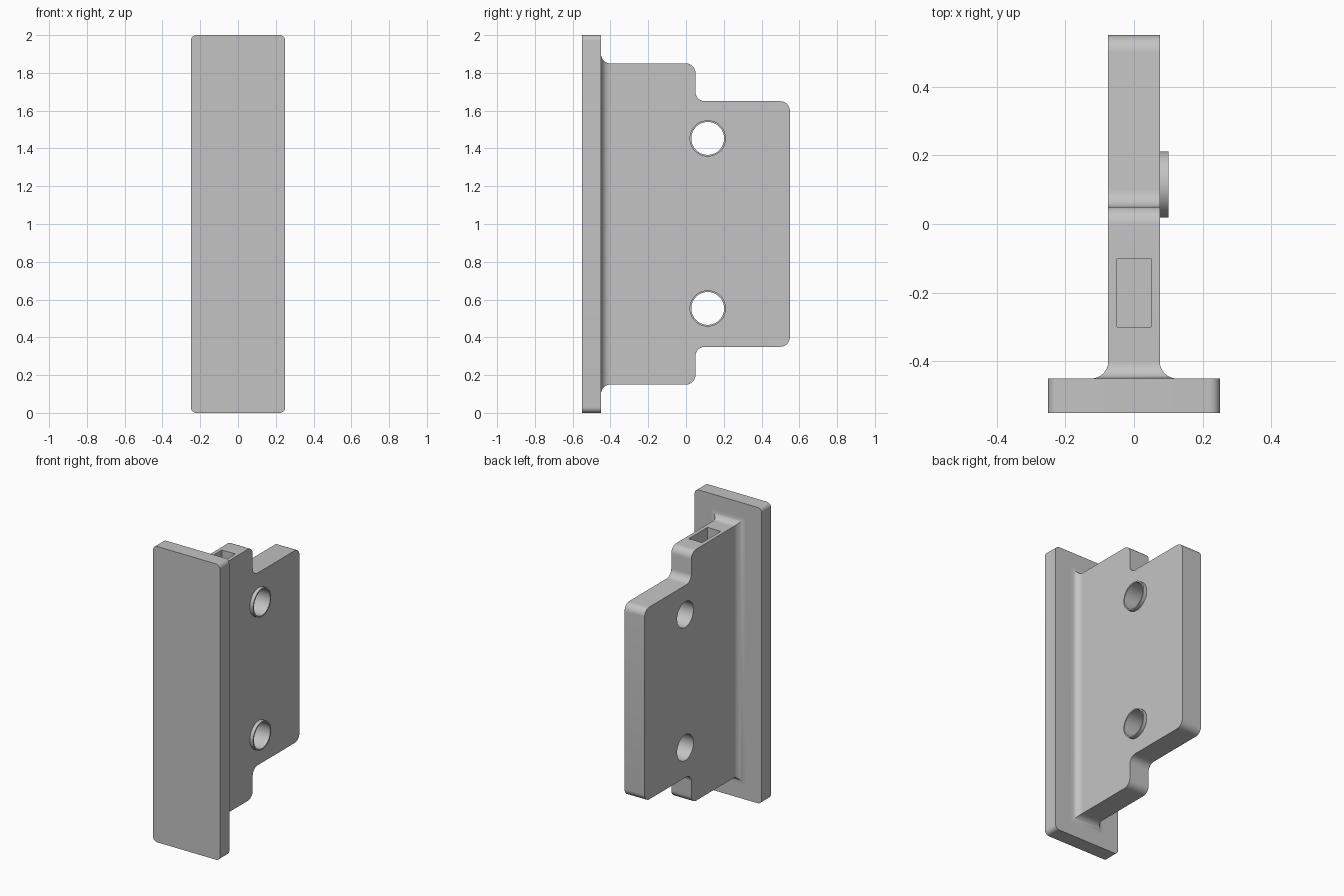
import bpy, bmesh
from math import sin, cos, pi, radians
from mathutils import Vector, Matrix

if "Cube" in bpy.data.objects:
    bpy.data.objects.remove(bpy.data.objects["Cube"])

grey = bpy.data.materials.new("light_grey")
grey.use_nodes = True
grey.diffuse_color = (0.55, 0.55, 0.55, 1)
grey.node_tree.nodes["Principled BSDF"].inputs["Base Color"].default_value = grey.diffuse_color


def finish(name, bm):
    bmesh.ops.recalc_face_normals(bm, faces=bm.faces)
    mesh = bpy.data.meshes.new(name)
    bm.to_mesh(mesh)
    bm.free()
    mesh.materials.append(grey)
    ob = bpy.data.objects.new(name, mesh)
    bpy.context.collection.objects.link(ob)
    return ob


def rounded(corners, steps=8):
    """Outline with each corner (u, v, radius) replaced by a tangent arc."""
    out = []
    for i, (u, v, r) in enumerate(corners):
        p = Vector((u, v))
        if r == 0:
            out.append(p)
            continue
        a = (Vector(corners[i - 1][:2]) - p).normalized()
        b = (Vector(corners[(i + 1) % len(corners)][:2]) - p).normalized()
        for k in range(steps + 1):
            t = k / steps * pi / 2
            out.append(p + r * (a * (1 - sin(t)) + b * (1 - cos(t))))
    return out


def extrude(name, points, offset):
    bm = bmesh.new()
    face = bm.faces.new([bm.verts.new(p) for p in points])
    new = bmesh.ops.extrude_face_region(bm, geom=[face])["geom"]
    bmesh.ops.translate(bm, vec=offset, verts=[g for g in new if isinstance(g, bmesh.types.BMVert)])
    return finish(name, bm)


def cylinder_x(name, radius, x0, x1, y, z):
    bm = bmesh.new()
    place = Matrix.Translation(((x0 + x1) / 2, y, z)) @ Matrix.Rotation(pi / 2, 4, "Y")
    bmesh.ops.create_cone(bm, cap_ends=True, segments=48, radius1=radius,
                          radius2=radius, depth=x1 - x0, matrix=place)
    return finish(name, bm)


def cut(ob, cutter):
    mod = ob.modifiers.new("cut", "BOOLEAN")
    mod.operation = "DIFFERENCE"
    mod.solver = "EXACT"
    mod.object = cutter
    bpy.context.view_layer.objects.active = ob
    bpy.ops.object.modifier_apply(modifier=mod.name)


# Front plate with rounded corners
plate_outline = rounded([(-0.25, 0, 0.03), (0.25, 0, 0.03), (0.25, 2, 0.03), (-0.25, 2, 0.03)])
plate = extrude("front_plate", [(u, -0.55, v) for u, v in plate_outline], (0, 0.1, 0))

# Stepped web, mirrored about mid height
half = [(-0.48, 1.85, 0), (0.05, 1.85, 0.05), (0.05, 1.65, 0.05), (0.55, 1.65, 0.05)]
web_outline = rounded(half + [(y, 2 - z, r) for y, z, r in reversed(half)])
web = extrude("web", [(-0.075, y, z) for y, z in web_outline], (0.15, 0, 0))

# Concave fillet around the foot of the web
bm = bmesh.new()
R = 0.05
previous = None
for k in range(9):
    t = k / 8 * pi / 2
    grow, y = R * (1 - cos(t)), -0.45 + R * (1 - sin(t))
    ring = [bm.verts.new((sx * (0.075 + grow), y, 1 + sz * (0.85 + grow)))
            for sx, sz in ((-1, -1), (1, -1), (1, 1), (-1, 1))]
    if previous:
        for i in range(4):
            j = (i + 1) % 4
            bm.faces.new((previous[i], previous[j], ring[j], ring[i]))
    previous = ring
fillet = finish("web_fillet", bm)

# Raised bosses with through holes
parts = [plate, web, fillet]
for label, z in (("upper", 1.453), ("lower", 0.553)):
    boss = cylinder_x(label + "_boss", 0.096, 0.07, 0.1, 0.115, z)
    bore = cylinder_x("bore_cutter", 0.087, -0.3, 0.3, 0.115, z)
    cut(web, bore)
    cut(boss, bore)
    bpy.data.objects.remove(bore)
    parts.append(boss)

# Rectangular pocket in the top of the web
pocket = extrude("pocket_cutter", [(-0.05, -0.3, 1.65), (0.05, -0.3, 1.65),
                                   (0.05, -0.1, 1.65), (-0.05, -0.1, 1.65)], (0, 0, 0.4))
cut(web, pocket)
bpy.data.objects.remove(pocket)

# Smooth the curved faces and keep the hard edges
bpy.ops.object.select_all(action="DESELECT")
for ob in parts:
    ob.select_set(True)
bpy.context.view_layer.objects.active = web
bpy.ops.object.shade_smooth_by_angle(angle=radians(30))
